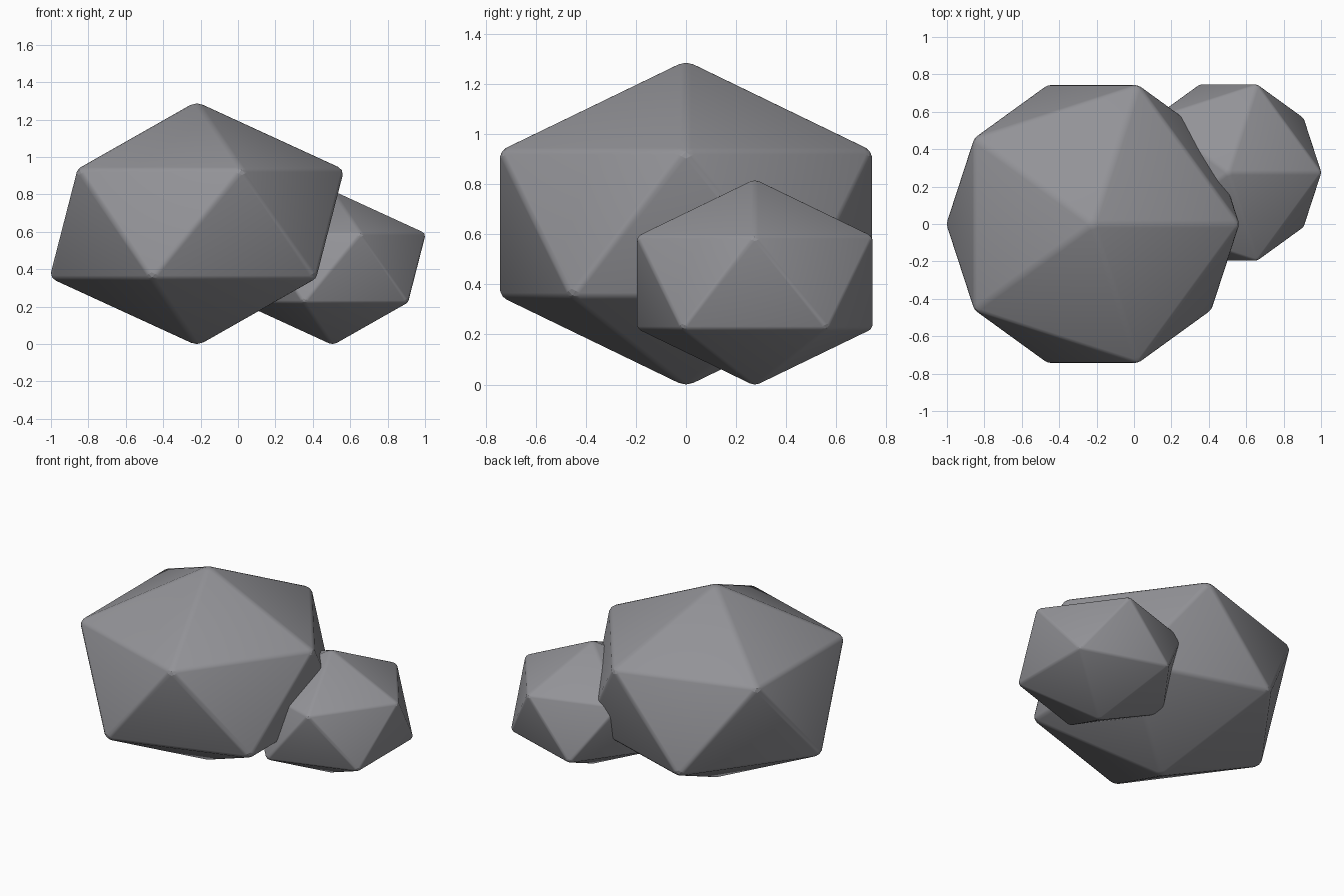
import bpy
from mathutils import Vector

cube = bpy.data.objects.get("Cube")
if cube:
    bpy.data.objects.remove(cube, do_unlink=True)

# Single stone colour
stone = bpy.data.materials.new("stone_grey")
stone.use_nodes = True
colour = (0.29, 0.29, 0.31, 1)
stone.diffuse_color = colour
stone.node_tree.nodes["Principled BSDF"].inputs["Base Color"].default_value = colour


def add_rock(name, x, y, size):
    """Squashed 20-sided boulder with softened edges, resting on the ground."""
    bpy.ops.mesh.primitive_ico_sphere_add(subdivisions=1, radius=1)
    rock = bpy.context.object
    rock.name = name
    rock.data.materials.append(stone)

    bevel = rock.modifiers.new("soft_edges", "BEVEL")
    bevel.width = 0.025
    bevel.segments = 2
    bevel.limit_method = "NONE"
    bpy.ops.object.modifier_apply(modifier=bevel.name)

    # Fit the softened shape to its half width, half depth and half height
    half = Vector((0.78, 0.743, 0.643)) * size
    verts = rock.data.vertices
    reach = [max(abs(v.co[i]) for v in verts) for i in range(3)]
    for v in verts:
        v.co = Vector(v.co[i] * half[i] / reach[i] for i in range(3))
    rock.location = (x, y, half.z)
    bpy.ops.object.shade_smooth_by_angle(angle=0.35)
    return rock


add_rock("large_rock", -0.22, 0, 1)
add_rock("small_rock", 0.505, 0.275, 0.634)
